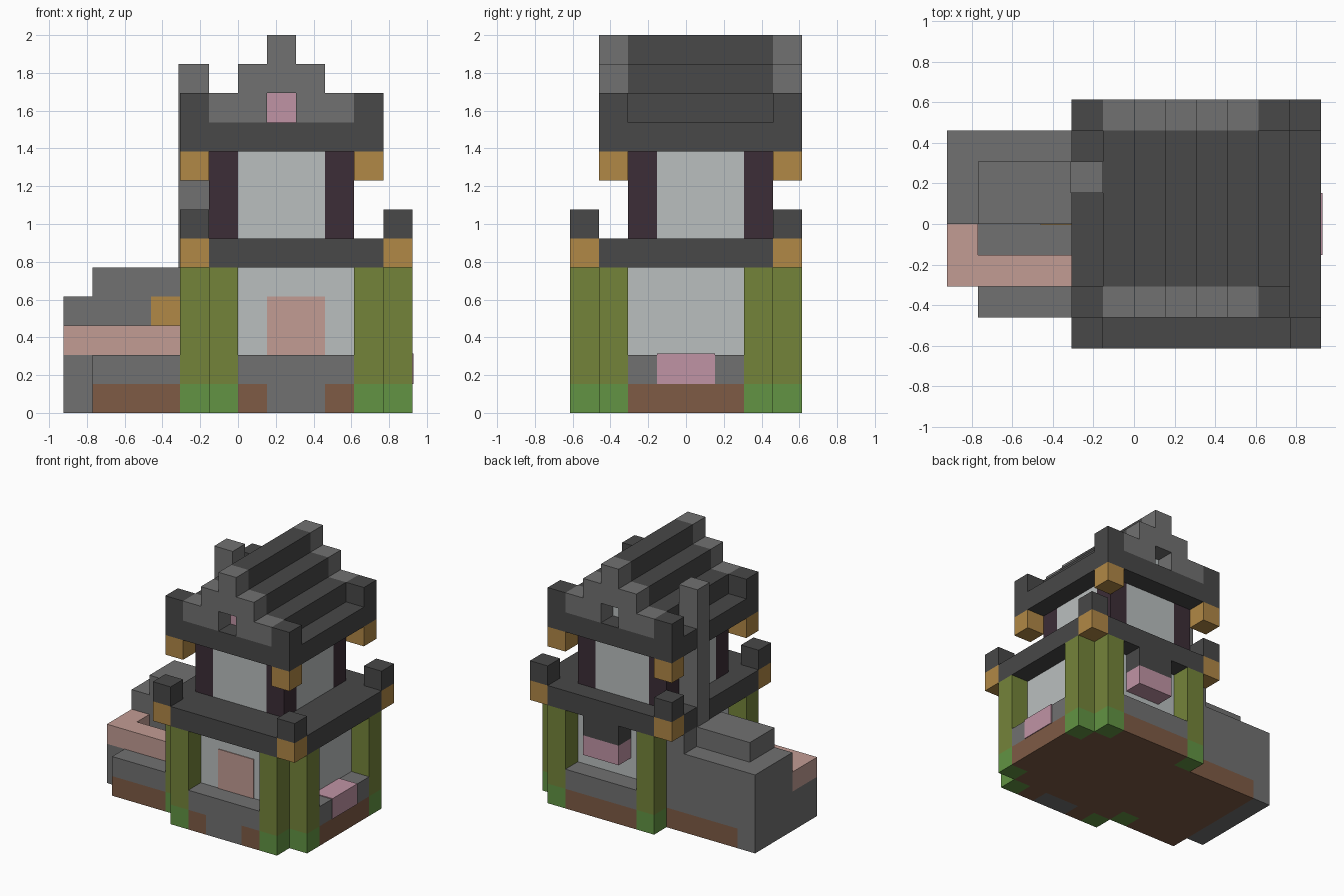
import bpy, bmesh
from mathutils import Matrix, Vector

cube = bpy.data.objects.get("Cube")
if cube:
    bpy.data.objects.remove(cube, do_unlink=True)

UNIT = 2 / 13      # edge of one block
PLATE = 0.04       # thin plate, in blocks


def material(name, hex_code):
    def linear(c):
        c /= 255
        return c / 12.92 if c <= 0.04045 else ((c + 0.055) / 1.055) ** 2.4
    rgba = [linear(c) for c in bytes.fromhex(hex_code)] + [1]
    mat = bpy.data.materials.new(name)
    mat.use_nodes = True
    mat.diffuse_color = rgba
    bsdf = mat.node_tree.nodes["Principled BSDF"]
    bsdf.inputs["Base Color"].default_value = rgba
    bsdf.inputs["Roughness"].default_value = 0.9
    return mat


stone = material("stone grey", "717171")
slate = material("dark slate", "484848")
olive = material("olive green", "74843a")
grass = material("grass green", "629443")
earth = material("earth brown", "7e5b45")
plaster = material("pale plaster", "babfbf")
plum = material("dark plum", "3c2d37")
timber = material("golden timber", "b18846")
salmon = material("salmon", "c29c94")
pink = material("pink", "c094a5")


def part(name, mat, *boxes):
    """One object from boxes given as x, y and z ranges in blocks."""
    bm = bmesh.new()
    for box in boxes:
        size = Vector([b - a for a, b in box])
        mid = Vector([(a + b) / 2 for a, b in box])
        matrix = (Matrix.Scale(UNIT, 4) @ Matrix.Translation(mid)
                  @ Matrix.Diagonal(size).to_4x4())
        bmesh.ops.create_cube(bm, size=1, matrix=matrix)
    mesh = bpy.data.meshes.new(name)
    bm.to_mesh(mesh)
    bm.free()
    mesh.materials.append(mat)
    obj = bpy.data.objects.new(name, mesh)
    bpy.context.collection.objects.link(obj)
    return obj


def cell(a):
    return (a, a + 1)


def corners(xs, ys, z):
    """One block column on each corner."""
    return [(cell(x), cell(y), z) for x in xs for y in ys]


def cross(z):
    """House footprint with notched corners, without the pillars."""
    return [((-1, 5), (-3, 3), z), ((0, 4), (3, 4), z), ((5, 6), (-2, 2), z)]


# Foundation
part("earth_base", earth, *cross((0, 1)),
     *[(cell(x), (-4, -3), (0, 1)) for x in (0, 3)])
part("stone_base", stone, *cross((1, 2)), ((0, 4), (-4, -3), (1, 2)))
part("door_step", stone, ((1, 3), (-4, -3), (0, 1)))
part("side_bench", pink, ((5, 6 + PLATE), (-1, 1), (1, 2 + PLATE)))

# Lower storey
part("lower_walls", plaster, ((-1, 5), (-3, 3), (2, 5)))
part("door", salmon, ((1, 3), (-3 - PLATE, -3), (2, 4)))
part("bay_box", pink, ((1, 3), (3, 4), (3, 4)))
part("bay_hood", slate, ((1, 3), (3, 4), (4, 5)))

# Paired corner pillars with grassy feet
spots = [(x, y) for x in (-1, 4) for y in (-4, 3)]
spots += [(5, -3), (5, 2), (-2, -3)]
for name, mat, z in (("pillar_feet", grass, (0, 1)), ("pillars", olive, (1, 5))):
    part(name, mat, *[(cell(x), cell(y), z) for x, y in spots])

# Balcony
part("balcony_floor", slate, ((-1, 5), (-4, 4), (5, 6)), ((-2, 6), (-3, 3), (5, 6)))
part("balcony_corners", timber, *corners((-2, 5), (-4, 3), (5, 6)))
part("balcony_posts", slate, *corners((-2, 5), (-4, 3), (6, 7)))

# Upper storey
part("upper_walls", plaster, ((0, 3), (-2, 3), (6, 9)), ((-1, 4), (-1, 2), (6, 9)))
part("upper_columns", plum, *corners((-1, 3), (-2, 2), (6, 9)))

# Roof: eaves, stepped ridge and gables with a window recess
part("eaves", slate, ((-2, 5), (-3, 4), (9, 10)))
part("eave_brackets", timber, *corners((-2, 4), (-3, 3), (8, 9)))
part("eave_posts", slate, *corners((-2, 4), (-3, 3), (10, 11)))
part("roof_steps", slate,
     *[((i - 1, 4 - i), (-2, 3), cell(10 + i)) for i in range(3)])
for name, y in (("front_gable", -3), ("back_gable", 3)):
    part(name, stone,
         *[(x, cell(y), (10, 11)) for x in ((-1, 1), (2, 4))],
         ((0, 3), cell(y), (11, 12)), ((1, 2), cell(y), (12, 13)))
part("front_gable_window", pink, ((1, 2), (-2 - PLATE, -2), (10, 11)))
part("back_gable_window", plaster, ((1, 2), (3, 3 + PLATE), (10, 11)))

# Annex beside the house
part("annex_earth", earth, ((-5, -2), (-3, 3), (0, 1)), ((-2, -1), (-2, 3), (0, 1)))
part("annex_end", stone, ((-6, -5), (-2, 3), (0, 2)))
part("annex_floor", stone, ((-5, -2), (-3, 3), (1, 2)), ((-2, -1), (-2, 3), (1, 2)))
part("annex_block", stone, ((-6, -1), (0, 3), (2, 4)),
     ((-5, -1), (0, 2), (4, 5)), ((-2, -1), (2, 3), (4, 5)))
part("annex_counter", salmon, ((-6, -5), (-2, 0), (2, 3)), ((-5, -1), (-2, -1), (2, 3)))
part("annex_hatch", timber, ((-3, -1), (-PLATE, 0), (3, 4)))

# Chimney, a hair proud of the floor and eaves it passes
part("chimney", stone, ((-2 - PLATE, -1), (1, 2), (5, 12)))
